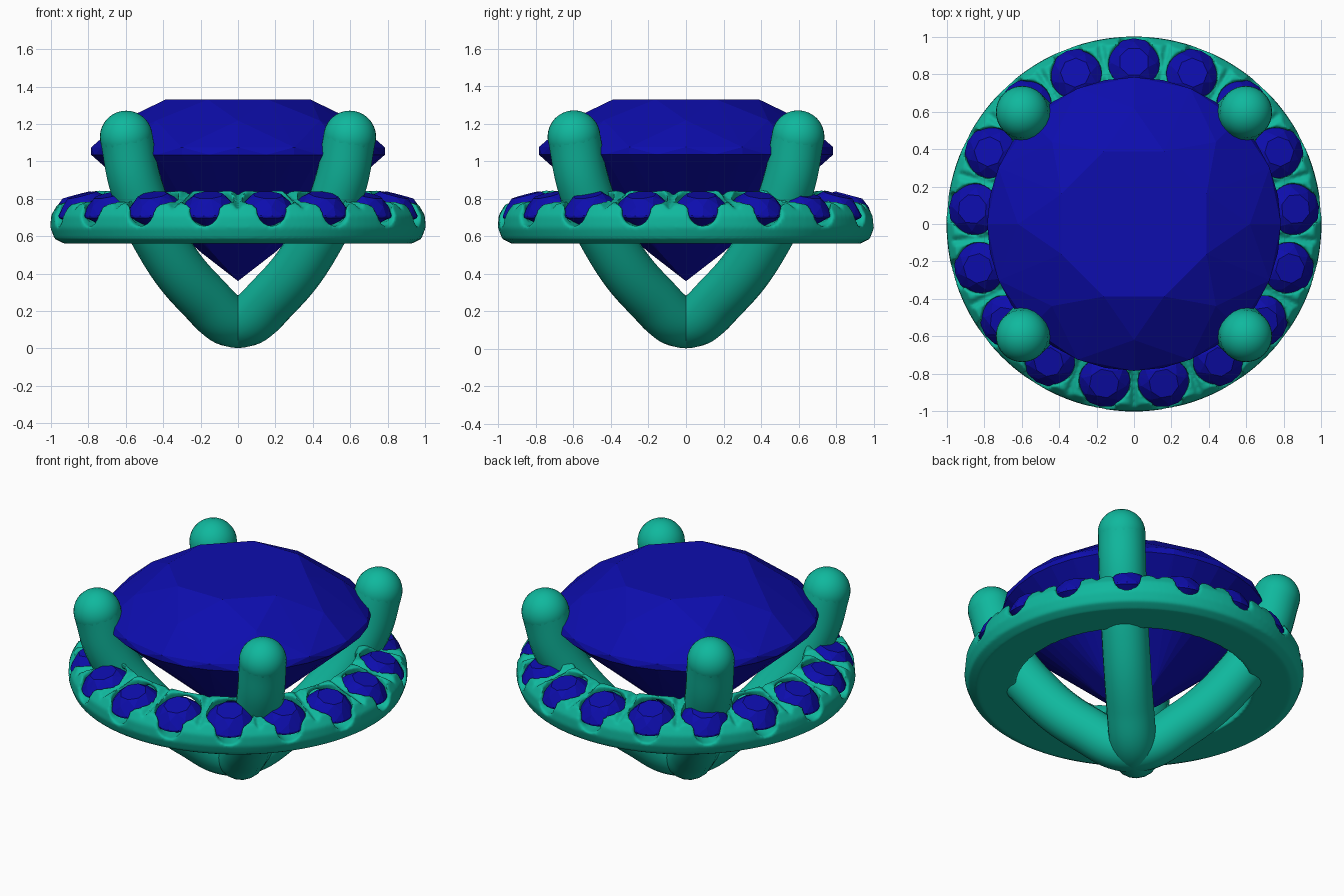
import bpy, bmesh
from math import pi, cos, sin, radians
from mathutils import Matrix, Vector

if "Cube" in bpy.data.objects:
    bpy.data.objects.remove(bpy.data.objects["Cube"])

COUNT = 17
STEP = 2 * pi / COUNT


def material(name, color):
    m = bpy.data.materials.new(name)
    m.diffuse_color = color
    m.use_nodes = True
    m.node_tree.nodes["Principled BSDF"].inputs["Base Color"].default_value = m.diffuse_color
    return m


METAL = material("green_metal", (0.005, 0.48, 0.34, 1))
GEM = material("blue_gem", (0.004, 0.004, 0.42, 1))


def finish(bm, name, mat=None):
    me = bpy.data.meshes.new(name)
    bm.to_mesh(me)
    bm.free()
    ob = bpy.data.objects.new(name, me)
    bpy.context.collection.objects.link(ob)
    if mat:
        me.materials.append(mat)
    return ob


def activate(ob):
    bpy.ops.object.select_all(action='DESELECT')
    ob.select_set(True)
    bpy.context.view_layer.objects.active = ob


def smooth(ob, angle=40):
    activate(ob)
    bpy.ops.object.shade_smooth_by_angle(angle=radians(angle))


def brilliant(name, rad, crown, depth, girdle, matrix):
    """Round brilliant cut: hull of table, crown, girdle and pavilion points."""
    bm = bmesh.new()

    def ring(n, r, z, off=0.0):
        for i in range(n):
            a = off + 2 * pi * i / n
            bm.verts.new((r * cos(a), r * sin(a), z))

    ring(8, rad * 0.535, crown, pi / 8)
    ring(8, rad * 0.79, crown * 0.62)
    ring(16, rad, girdle, pi / 8)
    ring(32, rad, 0)
    ring(8, rad * 0.25, -depth * 0.775)
    bm.verts.new((0, 0, -depth))
    res = bmesh.ops.convex_hull(bm, input=bm.verts[:])
    bmesh.ops.delete(bm, geom=[v for v in bm.verts if not v.link_faces], context='VERTS')
    bmesh.ops.dissolve_limit(bm, angle_limit=radians(1), verts=bm.verts[:], edges=bm.edges[:])
    bmesh.ops.recalc_face_normals(bm, faces=bm.faces[:])
    bm.transform(matrix)
    return finish(bm, name, GEM)


# centre stone
brilliant("centre_stone", 0.785, 0.295, 0.675, 0.04, Matrix.Translation((0, 0, 1.035)))


# halo stones, tipped outward
def seat_matrix(i):
    return (Matrix.Rotation(pi / 2 + i * STEP, 4, 'Z')
            @ Matrix.Translation((0.845, 0, 0.735))
            @ Matrix.Rotation(radians(15), 4, 'Y'))


for i in range(COUNT):
    brilliant(f"halo_stone_{i + 1}", 0.15, 0.088, 0.12, 0.012, seat_matrix(i))

# halo ring: revolved profile
profile = [(0.70, 0.56), (0.93, 0.56), (0.98, 0.585), (1.003, 0.645), (1.0, 0.71),
           (0.965, 0.77), (0.85, 0.805), (0.76, 0.845), (0.715, 0.84), (0.69, 0.79)]
SEG = 136
bm = bmesh.new()
rows = [[bm.verts.new((r * cos(2 * pi * s / SEG), r * sin(2 * pi * s / SEG), z))
         for r, z in profile] for s in range(SEG)]
for s in range(SEG):
    a, b = rows[s], rows[(s + 1) % SEG]
    for k in range(len(profile)):
        j = (k + 1) % len(profile)
        bm.faces.new((a[k], b[k], b[j], a[j]))
bmesh.ops.recalc_face_normals(bm, faces=bm.faces[:])
halo = finish(bm, "halo_ring", METAL)


def cutter(name, segs, rad, length, place):
    bm = bmesh.new()
    for i in range(COUNT):
        bmesh.ops.create_cone(bm, cap_ends=True, segments=segs, radius1=rad,
                              radius2=rad, depth=length, matrix=place(i))
    ob = finish(bm, name)
    ob.hide_render = True
    return ob


def radial(i, offset, z, tilt):
    return (Matrix.Rotation(pi / 2 + (i + offset) * STEP, 4, 'Z')
            @ Matrix.Translation((0.85, 0, z))
            @ Matrix.Rotation(radians(90 + tilt), 4, 'Y'))


# stone seats, scalloped side notches and grooves that split the claws
cutters = [
    cutter("seat_cutter", 32, 0.136, 0.24,
           lambda i: seat_matrix(i) @ Matrix.Translation((0, 0, 0.085))),
    cutter("notch_cutter", 24, 0.078, 0.5, lambda i: radial(i, 0, 0.732, 0)),
    cutter("groove_cutter", 4, 0.034, 0.5, lambda i: radial(i, 0.5, 0.812, 17)),
]
for c in cutters:
    mod = halo.modifiers.new(c.name, 'BOOLEAN')
    mod.operation = 'DIFFERENCE'
    mod.solver = 'EXACT'
    mod.object = c
# soften the claws as cast metal
rm = halo.modifiers.new("soften", 'REMESH')
rm.mode = 'VOXEL'
rm.voxel_size = 0.011
rm.use_smooth_shade = True
sm = halo.modifiers.new("relax", 'SMOOTH')
sm.factor = 0.5
sm.iterations = 4
activate(halo)
for mod in list(halo.modifiers):
    bpy.ops.object.modifier_apply(modifier=mod.name)
for c in cutters:
    bpy.data.objects.remove(c, do_unlink=True)
smooth(halo, 60)

# prongs: two crossing V-shaped bars, each running corner to corner
half = [(0.28, 0.285), (0.60, 0.59), (0.775, 0.88), (0.845, 1.13)]
path = [(-d, z) for d, z in reversed(half)] + [(0, 0.143)] + half
for n, ang in enumerate((pi / 4, 3 * pi / 4)):
    cu = bpy.data.curves.new("prong_bar", 'CURVE')
    cu.dimensions = '3D'
    cu.bevel_depth = 0.141
    cu.bevel_resolution = 8
    cu.resolution_u = 12
    sp = cu.splines.new('BEZIER')
    sp.bezier_points.add(len(path) - 1)
    for p, (d, z) in zip(sp.bezier_points, path):
        p.co = (d * cos(ang), d * sin(ang), z)
        p.handle_left_type = p.handle_right_type = 'AUTO'
    ob = bpy.data.objects.new(f"prong_bar_{n + 1}", cu)
    bpy.context.collection.objects.link(ob)
    cu.materials.append(METAL)
    activate(ob)
    bpy.ops.object.convert(target='MESH')
    smooth(bpy.context.view_layer.objects.active, 50)

# rounded prong tips
for n in range(4):
    a = pi / 4 + n * pi / 2
    bm = bmesh.new()
    bmesh.ops.create_uvsphere(bm, u_segments=32, v_segments=16, radius=0.141,
                              matrix=Matrix.Translation((0.845 * cos(a), 0.845 * sin(a), 1.13)))
    smooth(finish(bm, f"prong_tip_{n + 1}", METAL), 50)
